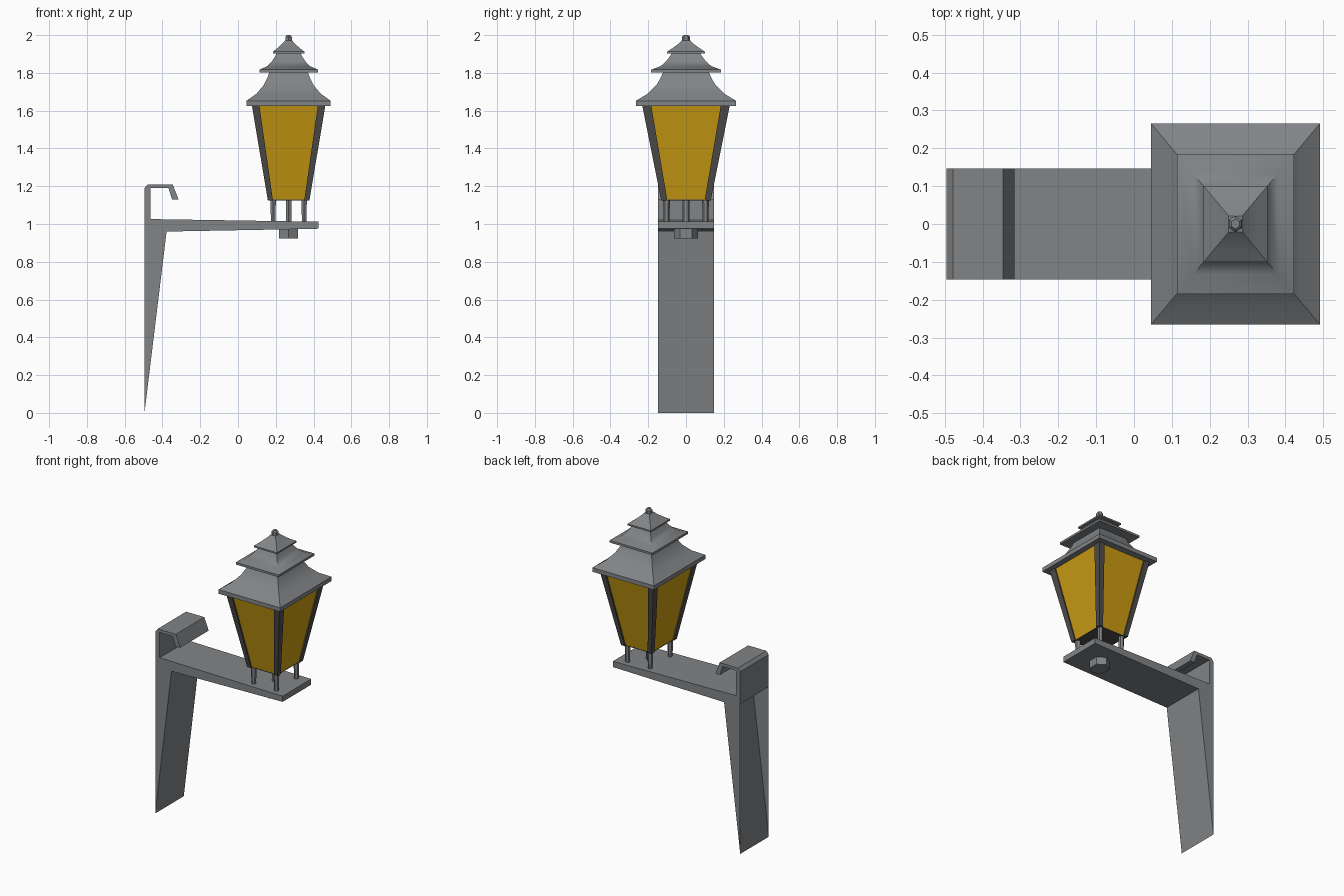
import bpy, bmesh, math

if "Cube" in bpy.data.objects:
    bpy.data.objects.remove(bpy.data.objects["Cube"])

CX = 0.268      # lantern axis
RATIO = 1.19    # lantern is stretched along y


def material(name, rgb):
    m = bpy.data.materials.new(name)
    m.diffuse_color = (*rgb, 1)
    m.use_nodes = True
    m.node_tree.nodes["Principled BSDF"].inputs["Base Color"].default_value = m.diffuse_color
    return m


METAL = material("grey metal", (0.22, 0.23, 0.24))
FRAME = material("dark frame", (0.08, 0.075, 0.07))
GLASS = material("amber glass", (0.60, 0.33, 0.006))


def finish(name, bm, mat, smooth=None):
    bmesh.ops.recalc_face_normals(bm, faces=bm.faces)
    me = bpy.data.meshes.new(name)
    bm.to_mesh(me)
    bm.free()
    me.materials.append(mat)
    if smooth:
        me.shade_smooth()
        me.set_sharp_from_angle(angle=math.radians(smooth))
    ob = bpy.data.objects.new(name, me)
    bpy.context.collection.objects.link(ob)
    return ob


def loft(name, rings, mat, smooth=None):
    """Skin a list of point rings, capped at both ends."""
    bm = bmesh.new()
    vs = [[bm.verts.new(p) for p in r] for r in rings]
    n = len(vs[0])
    for a, b in zip(vs, vs[1:]):
        for i in range(n):
            j = (i + 1) % n
            bm.faces.new((a[i], a[j], b[j], b[i]))
    bm.faces.new(vs[0])
    bm.faces.new(vs[-1])
    return finish(name, bm, mat, smooth)


def rect(h, z):
    return [(CX + sx * h, sy * h * RATIO, z)
            for sx, sy in ((-1, -1), (1, -1), (1, 1), (-1, 1))]


def hexa(r, z, x=CX, y=0.0):
    """Six-sided ring with points along y."""
    return [(x + r * math.sin(k * math.pi / 3), y + r * 1.1 * math.cos(k * math.pi / 3), z)
            for k in range(6)]


# wall bracket: hook, arm and tapered wall leg in one profile
profile = [(-0.495, 0), (-0.378, 0.96), (0.426, 0.975), (0.426, 1.012),
           (-0.463, 1.026), (-0.463, 1.19), (-0.368, 1.19), (-0.349, 1.13),
           (-0.315, 1.13), (-0.346, 1.21), (-0.478, 1.21), (-0.495, 1.19),
           (-0.495, 0.98)]
bm = bmesh.new()
face = bm.faces.new([bm.verts.new((x, -0.147, z)) for x, z in profile])
ext = bmesh.ops.extrude_face_region(bm, geom=[face], use_keep_orig=True)
bmesh.ops.translate(bm, vec=(0, 0.294, 0),
                    verts=[v for v in ext["geom"] if isinstance(v, bmesh.types.BMVert)])
bmesh.ops.recalc_face_normals(bm, faces=bm.faces)
# the wall leg is open at the back
back = [f for f in bm.faces if all(v.co.x < -0.49 and v.co.z < 1 for v in f.verts)]
bmesh.ops.delete(bm, geom=back, context="FACES_ONLY")
finish("wall_bracket", bm, METAL)

# nut, central rod and four legs under the lantern
loft("fixing_nut", [hexa(0.058, 0.922), hexa(0.058, 0.976)], METAL)
loft("central_rod", [hexa(0.017, 1.0), hexa(0.017, 1.13)], METAL)
for i, (sx, sy) in enumerate(((-1, -1), (1, -1), (1, 1), (-1, 1))):
    x, y = CX + sx * 0.082, sy * 0.103
    loft(f"leg_{i}", [hexa(0.013, 1.0, x, y), hexa(0.017, 1.13, x, y)], METAL)

# glass panes with tapered corner bars
ZB, ZT = 1.125, 1.63
loft("glass_panes", [rect(0.102, ZB + 0.003), rect(0.187, ZT)], GLASS)
for i, (sx, sy) in enumerate(((-1, -1), (1, -1), (1, 1), (-1, 1))):
    rings = []
    for h, t, z in ((0.11, 0.027, ZB), (0.195, 0.04, ZT)):
        rings.append([(CX + sx * a, sy * b * RATIO, z)
                      for a, b in ((h, h), (h - t, h), (h - t, h - t), (h, h - t))])
    loft(f"corner_bar_{i}", rings, FRAME)
loft("lantern_base", [rect(0.103, ZB), rect(0.103, ZB + 0.004)], FRAME)

# three stacked concave roof tiers: (half width, height)
tiers = {
    "lower_roof": [(0.223, 1.625), (0.223, 1.652), (0.170, 1.69), (0.132, 1.735),
                   (0.112, 1.775), (0.100, 1.81)],
    "middle_roof": [(0.155, 1.803), (0.155, 1.817), (0.112, 1.836), (0.088, 1.862),
                    (0.070, 1.89), (0.064, 1.905)],
    "upper_roof": [(0.084, 1.902), (0.084, 1.912), (0.058, 1.932), (0.036, 1.952),
                   (0.018, 1.972)],
}
for name, prof in tiers.items():
    loft(name, [rect(h, z) for h, z in prof], METAL, 35)

# finial
loft("finial", [hexa(r, z) for r, z in
                ((0.013, 1.962), (0.020, 1.972), (0.020, 1.99), (0.012, 2.0))], METAL)
